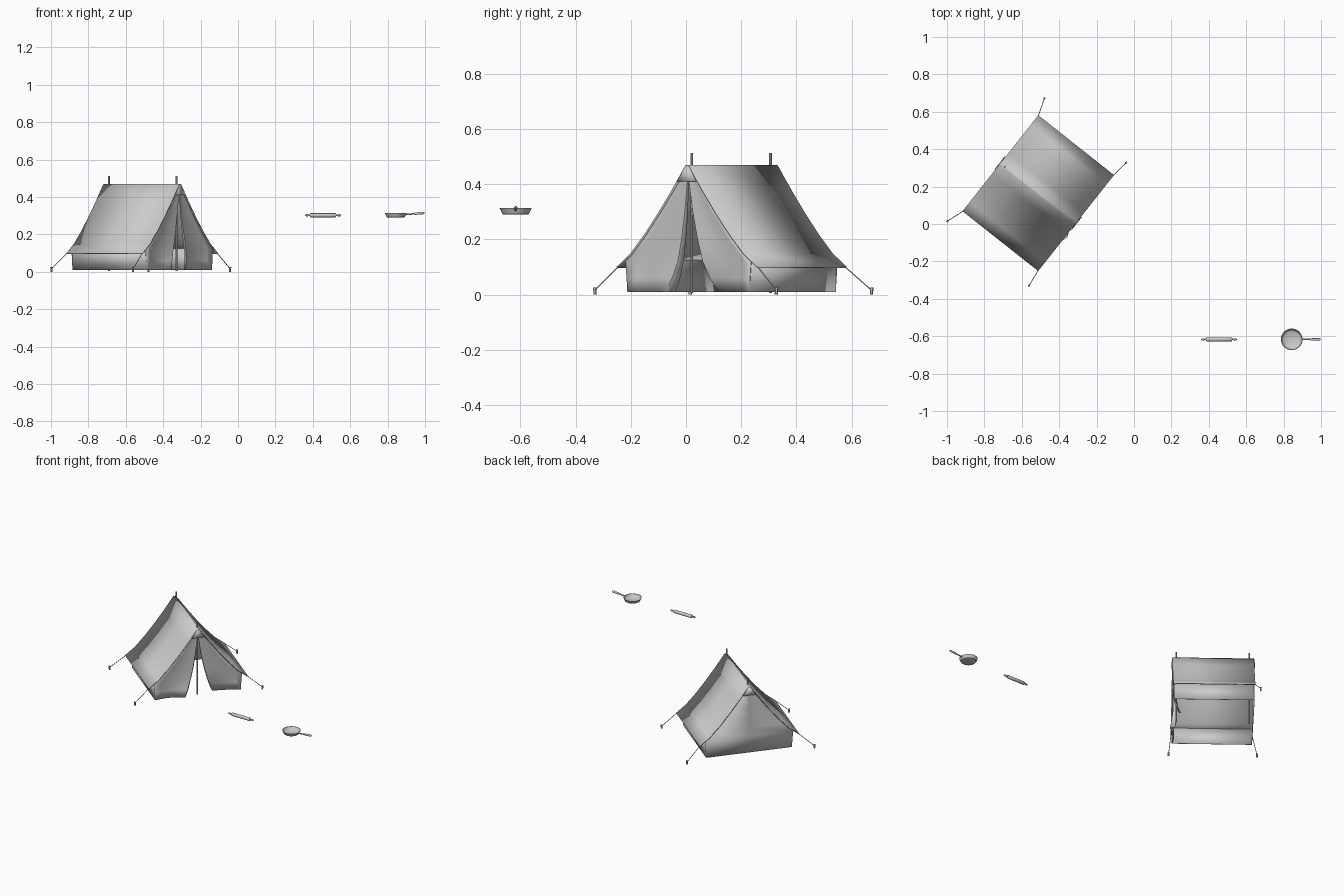
import bpy, math
from mathutils import Matrix, Vector

cube = bpy.data.objects.get("Cube")
if cube:
    bpy.data.objects.remove(cube)

grey = bpy.data.materials.new("plain grey")
grey.use_nodes = True
grey.diffuse_color = (0.6, 0.6, 0.6, 1)
grey.node_tree.nodes["Principled BSDF"].inputs["Base Color"].default_value = (0.6, 0.6, 0.6, 1)

# Tent frame: local x runs along the ridge towards the door
TENT = Matrix.Translation((-0.512, 0.165, 0)) @ Matrix.Rotation(math.radians(-38.3), 4, 'Z')
HALF_LEN, HALF_WIDTH, EAVE, RISE = 0.258, 0.327, 0.10, 0.37


def make(name, verts, faces, matrix=Matrix(), angle=35):
    mesh = bpy.data.meshes.new(name)
    mesh.from_pydata(verts, [], faces)
    mesh.materials.append(grey)
    ob = bpy.data.objects.new(name, mesh)
    bpy.context.collection.objects.link(ob)
    ob.matrix_world = matrix
    bpy.ops.object.select_all(action='DESELECT')
    ob.select_set(True)
    bpy.context.view_layer.objects.active = ob
    bpy.ops.object.shade_smooth_by_angle(angle=math.radians(angle))
    return ob


def sheet(name, rows, thickness=0.003, offset=0):
    """Cloth panel from equal rows of points."""
    n = len(rows[0])
    faces = [(r * n + c, r * n + c + 1, (r + 1) * n + c + 1, (r + 1) * n + c)
             for r in range(len(rows) - 1) for c in range(n - 1)]
    ob = make(name, [p for row in rows for p in row], faces, TENT)
    mod = ob.modifiers.new("cloth", 'SOLIDIFY')
    mod.thickness, mod.offset = thickness, offset
    return ob


def lathe(name, profile, matrix, sides=16):
    """Turned solid from (radius, height) pairs."""
    verts = [(r * math.cos(a), r * math.sin(a), h) for r, h in profile
             for a in [math.tau * i / sides for i in range(sides)]]
    faces = [(k * sides + i, k * sides + (i + 1) % sides,
              (k + 1) * sides + (i + 1) % sides, (k + 1) * sides + i)
             for k in range(len(profile) - 1) for i in range(sides)]
    faces += [tuple(reversed(range(sides))), tuple(range(len(verts) - sides, len(verts)))]
    return make(name, verts, faces, matrix)


def rod(name, a, b, radius, matrix=TENT, sides=8):
    d = Vector(b) - Vector(a)
    m = matrix @ Matrix.Translation(a) @ d.to_track_quat('Z', 'Y').to_matrix().to_4x4()
    return lathe(name, [(radius, 0), (radius, d.length)], m, sides)


def roof_z(f):
    return EAVE + RISE * (1 - f) ** 1.25


def half_width(z):
    """Inside half width of the tent at a height."""
    if z < 0.125:
        return 0.28 + 0.08 * z
    return HALF_WIDTH * (1 - ((z - EAVE) / RISE) ** 0.8) - 0.003


# Roof with a narrow flat ridge
side = [(0.008 + (HALF_WIDTH - 0.008) * i / 5, roof_z(i / 5)) for i in range(6)]
section = [(-v, z) for v, z in reversed(side)] + side
sheet("roof", [[(u, v, z) for v, z in section] for u in (HALF_LEN, -HALF_LEN)], 0.006, -1)

# Side walls
for s, word in ((1, "left"), (-1, "right")):
    sheet(word + "_wall", [[(u, s * half_width(z), z) for u in (-0.252, 0.252)]
                           for z in (0.01, 0.125)])

# Closed back panel
levels = (0.01, 0.12, 0.18, 0.25, 0.33, 0.41, 0.46)
sheet("back_panel", [[(-0.252, s * half_width(z), z) for s in (-1, 0, 1)] for z in levels])

# Gable caps at both ends
for s, word in ((1, "front"), (-1, "back")):
    w = half_width(0.41) + 0.004
    sheet(word + "_gable_cap", [[(s * (HALF_LEN + 0.003), -w, 0.41), (s * (HALF_LEN + 0.003), w, 0.41)],
                                [(s * HALF_LEN, -0.006, 0.467), (s * HALF_LEN, 0.006, 0.467)]])


# Door flaps hanging from the front roof edge
def flap(name, s, edge, fold):
    rows = []
    for z, (eu, ev), (fu, fv) in zip((0.01, 0.06, 0.12, 0.2, 0.3, 0.41, 0.45), edge, fold):
        w = half_width(z)
        row = []
        for i in range(7):
            t = i / 6
            bulge = -0.014 * math.sin(math.pi * t) * (1 - z / 0.45)
            row.append((0.252 + (eu - 0.252) * t * t + bulge, s * (w + (ev - w) * t), z))
        rows.append(row + [(fu, s * fv, z)])
    sheet(name, rows)


flap("right_door_flap", -1,
     [(.268, .09), (.258, .07), (.25, .05), (.25, .033), (.25, .018), (.252, .004), (.252, .002)],
     [(.235, .072), (.232, .055), (.23, .04), (.235, .025), (.24, .012), (.249, .002), (.25, .001)])
flap("left_door_flap", 1,
     [(.217, .108), (.232, .086), (.248, .064), (.25, .042), (.25, .02), (.252, .004), (.252, .002)],
     [(.205, .105), (.222, .083), (.238, .062), (.242, .04), (.246, .018), (.25, .002), (.25, .001)])

# Poles
for u, word in ((0.233, "front"), (-0.227, "back")):
    rod(word + "_pole", (u, 0, 0.005), (u, 0, 0.513), 0.005)

# Guy ropes and pegs at the four corners
for su, peg_u, word in ((1, 0.268, "front"), (-1, -0.288, "back")):
    for sv, hand in ((1, "left"), (-1, "right")):
        peg = (peg_u, sv * 0.418)
        rod(f"{word}_{hand}_rope", (su * 0.256, sv * 0.325, 0.098), (*peg, 0.016), 0.002, sides=6)
        rod(f"{word}_{hand}_peg", (*peg, 0), (peg[0], sv * 0.42, 0.025), 0.006, sides=6)

# Rolling pin
pin = Matrix.Translation((0.455, -0.617, 0.302)) @ Matrix.Rotation(math.pi / 2, 4, 'Y')
half = [(0.011, 0.066), (0.009, 0.07), (0.004, 0.07), (0.004, 0.076),
        (0.006, 0.083), (0.006, 0.09), (0.003, 0.096)]
lathe("rolling_pin", [(r, -h) for r, h in reversed(half)] + half, pin)

# Frying pan bowl and handle
PAN = Matrix.Translation((0.843, -0.617, 0))
lathe("pan_bowl", [(0.044, 0.29), (0.048, 0.292), (0.058, 0.313), (0.055, 0.313),
                   (0.047, 0.296), (0.044, 0.294)], PAN, 32)
d = Vector((0.102, 0, 0.009))
m = PAN @ Matrix.Translation((0.053, 0, 0.306)) @ d.to_track_quat('Z', 'Y').to_matrix().to_4x4()
lathe("pan_handle", [(0.004, 0), (0.004, 0.045), (0.006, 0.052), (0.007, 0.085),
                     (0.006, 0.097), (0.003, 0.102)], m, 12)
